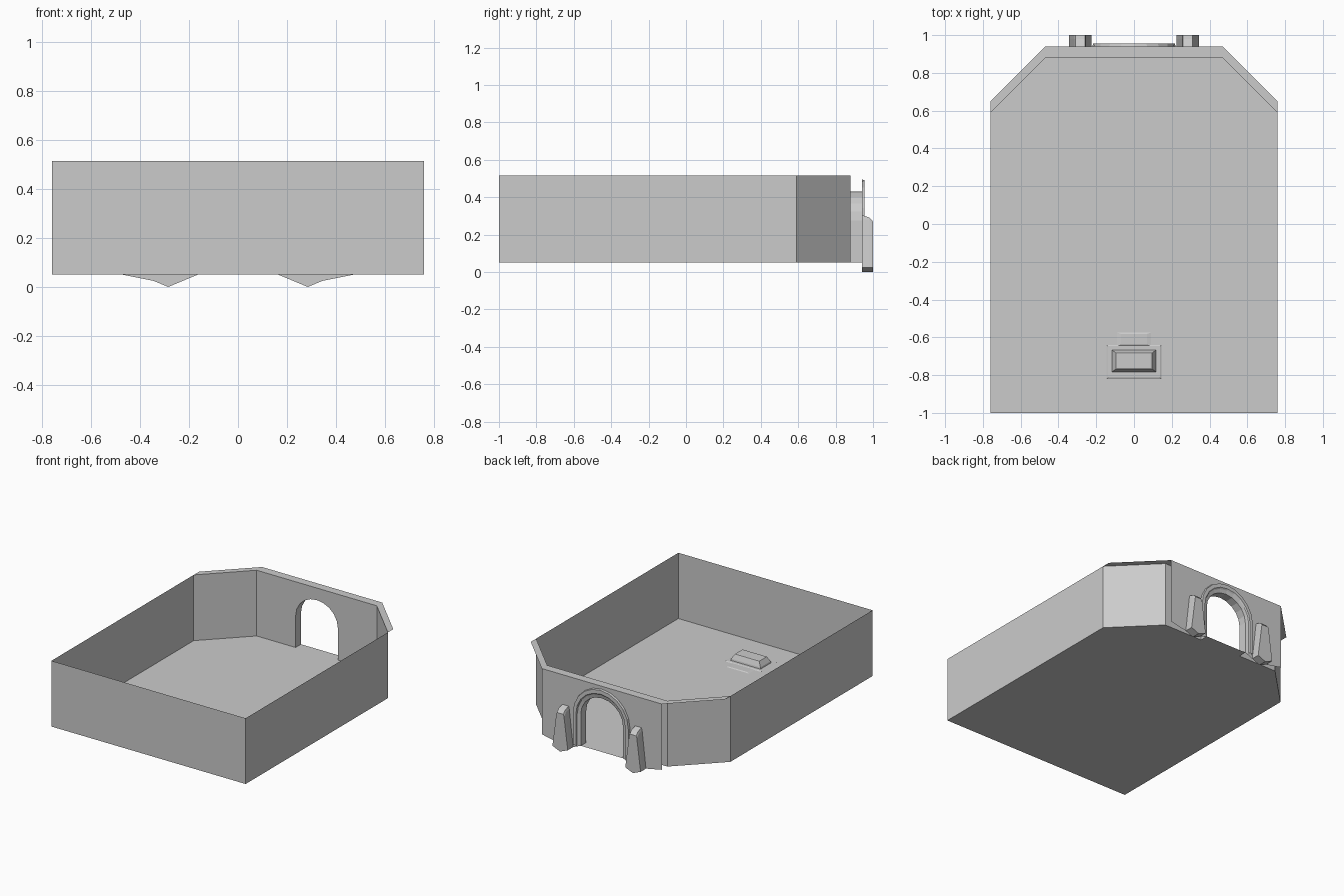
import bpy
from math import pi, sin, cos

if "Cube" in bpy.data.objects:
    bpy.data.objects.remove(bpy.data.objects["Cube"])

FLOOR, TOP = 0.05, 0.515
SPRING = 0.275


def make(name, verts, faces):
    me = bpy.data.meshes.new(name)
    me.from_pydata(verts, [], faces)
    me.validate()
    ob = bpy.data.objects.new(name, me)
    bpy.context.collection.objects.link(ob)
    return ob


def loft(name, sections, closed=False, caps=False):
    """Skin quads between equal-length point lists."""
    n = len(sections[0])
    verts = [p for s in sections for p in s]
    faces = []
    for k in range(len(sections) - 1):
        for i in range(n if closed else n - 1):
            j = (i + 1) % n
            faces.append((k * n + i, k * n + j, (k + 1) * n + j, (k + 1) * n + i))
    if caps:
        faces.append(tuple(reversed(range(n))))
        faces.append(tuple(range((len(sections) - 1) * n, len(sections) * n)))
    return make(name, verts, faces)


def arch(w, rise, y, n=10):
    """Doorway outline, left foot to right foot."""
    pts = [(-w, y, FLOOR)]
    pts += [(-w * cos(pi * i / n), y, SPRING + rise * sin(pi * i / n)) for i in range(n + 1)]
    return pts + [(w, y, FLOOR)]


def panel(name, pts):
    return make(name, pts, [tuple(range(len(pts)))])


# Floor and thin perimeter walls (the doorway wall is separate)
plan = [(0.47, 0.88), (0.76, 0.59), (0.76, -1), (-0.76, -1), (-0.76, 0.59), (-0.47, 0.88)]
panel("floor", [(x, y, FLOOR) for x, y in reversed(plan)])
loft("perimeter_walls", [[(x, y, z) for x, y in plan] for z in (FLOOR, TOP)])

# Inner doorway wall
panel("inner_door_wall", arch(0.165, 0.155, 0.88) +
      [(0.47, 0.88, FLOOR), (0.47, 0.88, TOP), (-0.47, 0.88, TOP), (-0.47, 0.88, FLOOR)])

# Outer facade with pointed feet under the buttresses
foot = [(0.225, 0.025), (0.285, 0.0), (0.345, 0.025), (0.47, 0.05), (0.47, TOP)]
panel("outer_facade", arch(0.165, 0.155, 0.94) +
      [(x, 0.94, z) for x, z in foot] + [(-x, 0.94, z) for x, z in reversed(foot)])

# Flat ledge joining the walls to the facade
inner = [(0.76, 0.59), (0.47, 0.88), (-0.47, 0.88), (-0.76, 0.59)]
loft("top_ledge", [[(x, y + d, TOP) for x, y in inner] for d in (0, 0.06)])

# Door passage and raised arch moulding
loft("door_passage", [arch(0.165, 0.155, y) for y in (0.88, 0.94)])
panel("door_sill", [(-0.165, 0.88, FLOOR), (0.165, 0.88, FLOOR),
                    (0.165, 0.94, FLOOR), (-0.165, 0.94, FLOOR)])
loft("arch_moulding", [arch(w, r, y) for w, r, y in (
    (0.22, 0.22, 0.94), (0.217, 0.217, 0.955), (0.193, 0.19, 0.955),
    (0.188, 0.18, 0.947), (0.165, 0.155, 0.94))])

# Tapered buttresses either side of the door
for side, label in ((-1, "left"), (1, "right")):
    cx = 0.285 * side

    def section(y, top, shoulder):
        prof = [(-0.06, 0.025), (0, 0.0), (0.06, 0.025), (0.03, shoulder),
                (0.025, top), (-0.025, top), (-0.03, shoulder)]
        return [(cx + x, y, z) for x, z in prof]

    loft(label + "_buttress", [section(0.94, 0.305, 0.285), section(0.98, 0.292, 0.275),
                               section(1.0, 0.27, 0.255)], closed=True, caps=True)


# Small bevelled plinth on low floor plates
def frustum(name, cy, levels):
    loft(name, [[(-a, cy - b, z), (a, cy - b, z), (a, cy + b, z), (-a, cy + b, z)]
                for a, b, z in levels], closed=True, caps=True)


frustum("plinth_plate", -0.73, [(0.145, 0.09, 0.05), (0.138, 0.083, 0.054)])
frustum("plinth_back_plate", -0.61, [(0.09, 0.035, 0.05), (0.07, 0.028, 0.054)])
frustum("plinth_block", -0.725, [(0.118, 0.06, 0.05), (0.115, 0.057, 0.065),
                                 (0.095, 0.042, 0.098), (0.088, 0.037, 0.1)])
